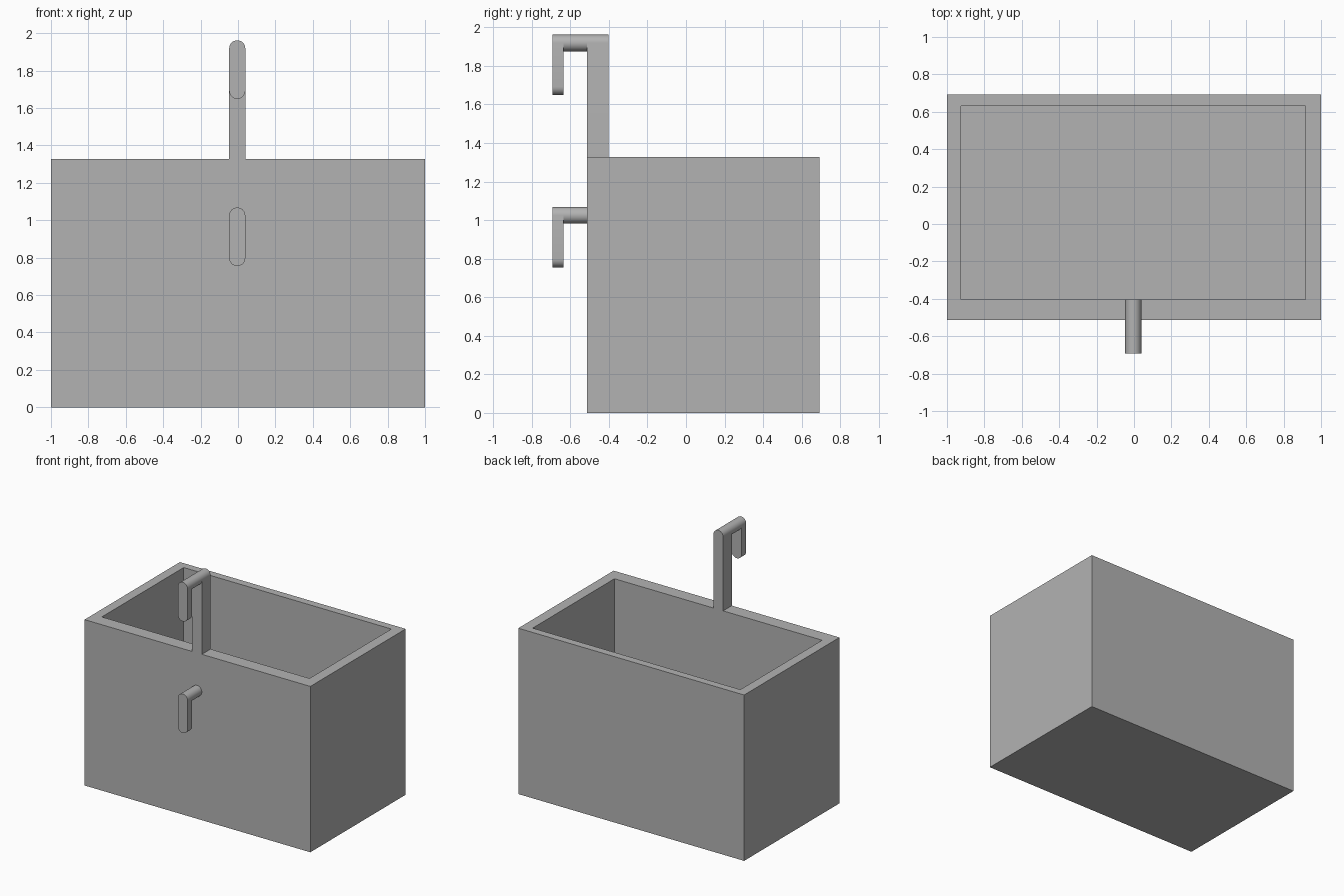
import bpy, bmesh
from math import pi, sin, cos, radians

cube = bpy.data.objects.get("Cube")
if cube:
    bpy.data.objects.remove(cube, do_unlink=True)

grey = bpy.data.materials.new("plain_grey")
grey.use_nodes = True
colour = (0.45, 0.45, 0.45, 1)
grey.diffuse_color = colour
grey.node_tree.nodes["Principled BSDF"].inputs["Base Color"].default_value = colour

MID = -0.004            # x of hooks and cavity
R = 0.043               # hook half width
FRONT, BACK, RIM = -0.513, 0.693, 1.328
INNER_FRONT, TIP_FRONT, TIP_BACK = -0.403, -0.693, -0.636


def finish(name, bm):
    bmesh.ops.recalc_face_normals(bm, faces=bm.faces)
    mesh = bpy.data.meshes.new(name)
    bm.to_mesh(mesh)
    bm.free()
    mesh.materials.append(grey)
    obj = bpy.data.objects.new(name, mesh)
    bpy.context.collection.objects.link(obj)
    return obj


def arc(z, start, steps=16):
    """Half circle of the hook radius, going anticlockwise from start."""
    return [(MID + R * cos(start + pi * i / steps), z + R * sin(start + pi * i / steps))
            for i in range(steps + 1)]


def extrude_y(name, profile, y0, y1, caps=True):
    bm = bmesh.new()
    a = [bm.verts.new((x, y0, z)) for x, z in profile]
    b = [bm.verts.new((x, y1, z)) for x, z in profile]
    n = len(profile)
    for i in range(n):
        j = (i + 1) % n
        bm.faces.new((a[i], a[j], b[j], b[i]))
    if caps:
        bm.faces.new(a)
        bm.faces.new(b)
    obj = finish(name, bm)
    bpy.ops.object.select_all(action='DESELECT')
    obj.select_set(True)
    bpy.context.view_layer.objects.active = obj
    bpy.ops.object.shade_smooth_by_angle(angle=radians(30))
    return obj


def hook(name, top, arm_end):
    """Round arm reaching forward with a round-ended tip hanging down."""
    zc, low = top - R, top - 0.313 + R
    extrude_y(name + "_tip", arc(zc, 0) + arc(low, pi), TIP_FRONT, TIP_BACK)
    extrude_y(name + "_arm", arc(zc, 0) + arc(zc, pi)[1:-1], TIP_BACK, arm_end, caps=False)


# Open bin: outer shell, rim and cavity as nested rectangular loops
bm = bmesh.new()
outer = (-1, 1, FRONT, BACK)
inner = (MID - 0.92, MID + 0.92, INNER_FRONT, 0.632)
loops = []
for (x0, x1, y0, y1), z in ((outer, 0), (outer, RIM), (inner, RIM), (inner, 0.08)):
    loops.append([bm.verts.new((x, y, z)) for x, y in ((x0, y0), (x1, y0), (x1, y1), (x0, y1))])
for lo, hi in zip(loops, loops[1:]):
    for i in range(4):
        j = (i + 1) % 4
        bm.faces.new((lo[i], lo[j], hi[j], hi[i]))
bm.faces.new(loops[0])
bm.faces.new(loops[-1])
finish("bin", bm)

# Upright post rising from the front wall with a rounded top
extrude_y("post", arc(1.962 - R, 0) + [(MID - R, RIM), (MID + R, RIM)], FRONT, INNER_FRONT)

# Hanging hooks
hook("upper_hook", 1.962, FRONT)
hook("lower_hook", 1.068, FRONT)
